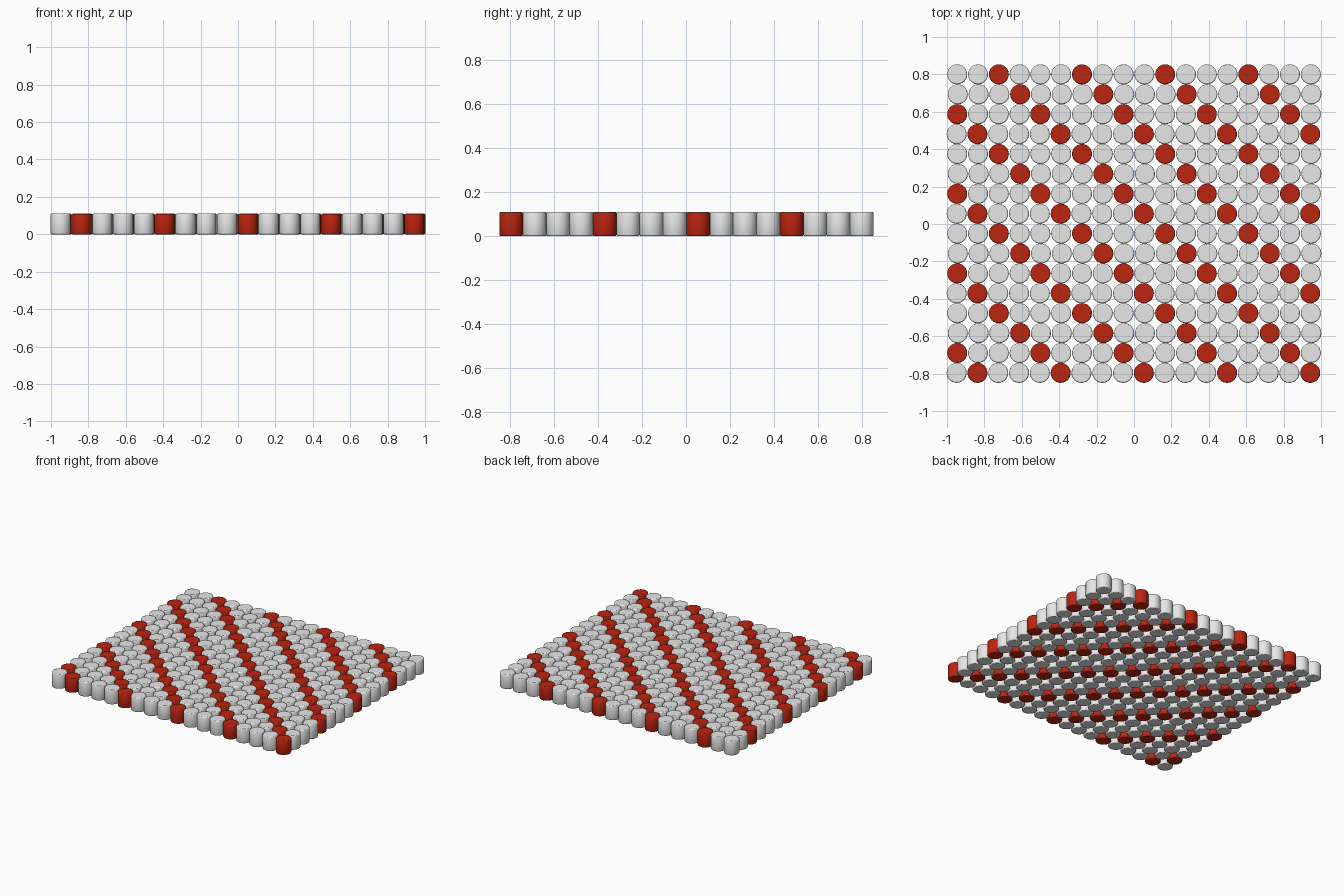
import bpy, bmesh, math

if "Cube" in bpy.data.objects:
    bpy.data.objects.remove(bpy.data.objects["Cube"])

COLS, ROWS = 18, 16
DX, DY = 0.1112, 0.1064
R, H, BEVEL, SIDES = 0.0535, 0.11, 0.006, 24


def material(name, rgb):
    m = bpy.data.materials.new(name)
    m.diffuse_color = (*rgb, 1)
    m.use_nodes = True
    m.node_tree.nodes["Principled BSDF"].inputs["Base Color"].default_value = m.diffuse_color
    return m


def bead_mesh(name, mat, height):
    # short cylinder bead with softly rounded rims
    bm = bmesh.new()
    bmesh.ops.create_cone(bm, cap_ends=True, segments=SIDES, radius1=R, radius2=R, depth=height)
    bmesh.ops.translate(bm, verts=bm.verts, vec=(0, 0, height / 2))
    rims = [e for e in bm.edges if abs(e.verts[0].co.z - e.verts[1].co.z) < 1e-5]
    bmesh.ops.bevel(bm, geom=rims, offset=BEVEL, segments=2, profile=0.5, affect='EDGES')
    for f in bm.faces:
        f.smooth = len(f.verts) <= 4
    me = bpy.data.meshes.new(name)
    bm.to_mesh(me)
    bm.free()
    me.materials.append(mat)
    return me


white = bead_mesh("white_bead", material("off white", (0.8, 0.8, 0.8)), H)
red = bead_mesh("red_bead", material("brick red", (0.5, 0.018, 0.005)), H - 0.002)

# woven grid of beads with red diagonal stripes; rows counted from the back
for row in range(ROWS):
    for col in range(COLS):
        striped = (col - row) % 4 == 2
        bead = bpy.data.objects.new("red_bead" if striped else "white_bead", red if striped else white)
        bead.location = ((col - (COLS - 1) / 2) * DX + 0.003 * math.sin(row * math.pi / 2),
                         ((ROWS - 1) / 2 - row) * DY + 0.002, 0)
        bpy.context.collection.objects.link(bead)
